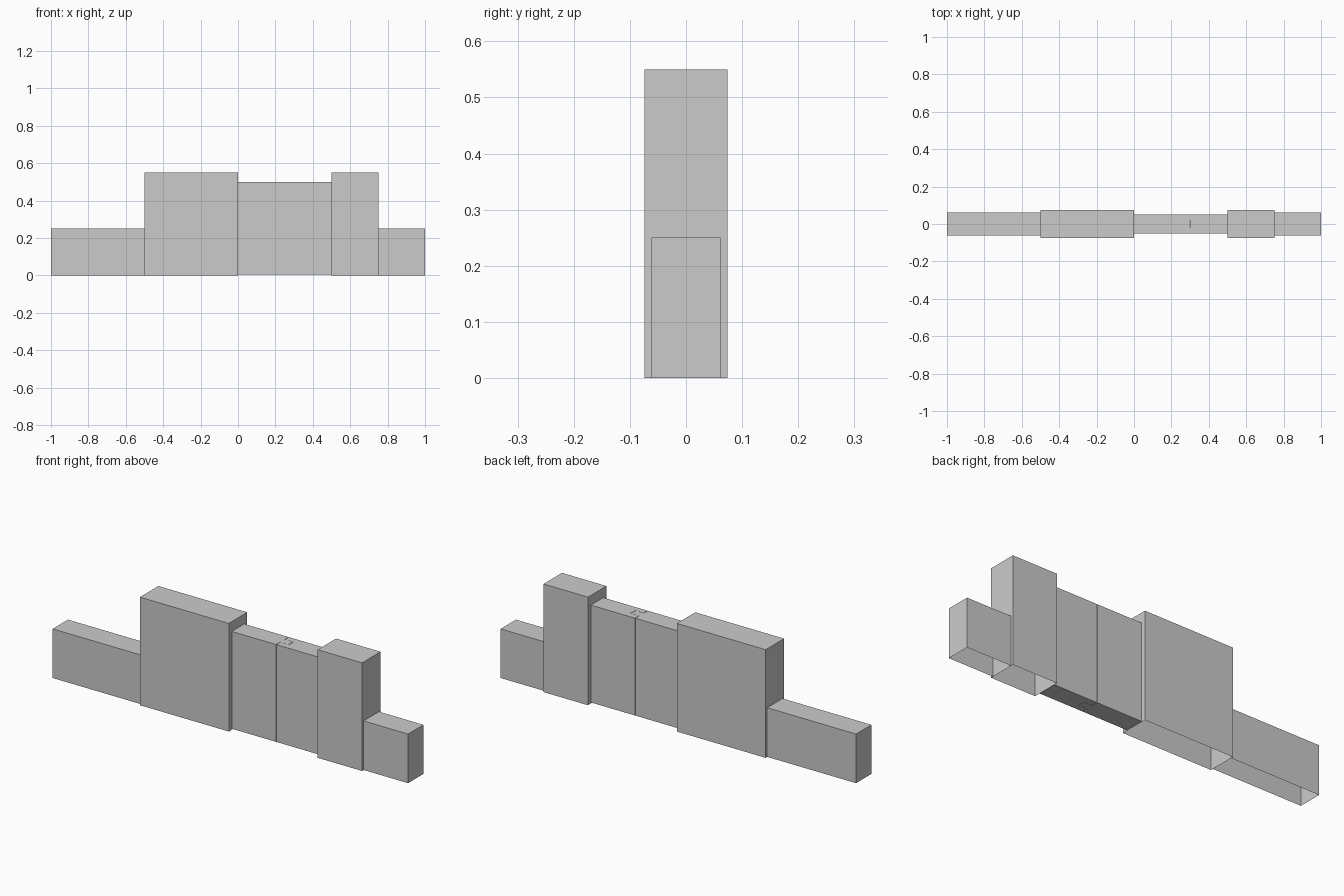
import bpy, bmesh

if "Cube" in bpy.data.objects:
    bpy.data.objects.remove(bpy.data.objects["Cube"])


def prism(name, outline, z0, z1, bottom=True):
    """Extrude a plan outline upwards, optionally leaving the underside open."""
    bm = bmesh.new()
    base = bm.faces.new([bm.verts.new((x, y, z0)) for x, y in outline])
    new = bmesh.ops.extrude_face_region(bm, geom=[base], use_keep_orig=True)
    verts = [g for g in new["geom"] if isinstance(g, bmesh.types.BMVert)]
    bmesh.ops.translate(bm, verts=verts, vec=(0, 0, z1 - z0))
    bmesh.ops.recalc_face_normals(bm, faces=bm.faces[:])
    if not bottom:
        low = [f for f in bm.faces if all(v.co.z < z0 + 1e-5 for v in f.verts)]
        bmesh.ops.delete(bm, geom=low, context="FACES_ONLY")
    mesh = bpy.data.meshes.new(name)
    bm.to_mesh(mesh)
    bm.free()
    obj = bpy.data.objects.new(name, mesh)
    bpy.context.collection.objects.link(obj)
    return obj


# Hollow wall blocks and gate posts, open underneath: x range, half depth, height
for name, x0, x1, d, h in [
    ("left_low_wall", -1.0, -0.5, 0.0615, 0.25),
    ("left_tall_wall", -0.5, 0.0, 0.074, 0.55),
    ("right_tall_wall", 0.5, 0.75, 0.074, 0.55),
    ("right_low_wall", 0.75, 1.0, 0.0615, 0.25),
]:
    prism(name, [(x0, -d), (x1, -d), (x1, d), (x0, d)], 0.0, h, bottom=False)


def door(name, hinge_x, seam_x, tip_x, tongue):
    """Door leaf whose meeting edge carries the tongue or matching groove."""
    d = 0.05
    prism(name, [(hinge_x, -d), (seam_x, -d), (seam_x, -tongue), (tip_x, -tongue),
                 (tip_x, tongue), (seam_x, tongue), (seam_x, d), (hinge_x, d)],
          0.005, 0.5)


# Pair of interlocking gate leaves
door("left_gate_leaf", 0.0, 0.25, 0.297, 0.018)
door("right_gate_leaf", 0.5, 0.252, 0.299, 0.019)
